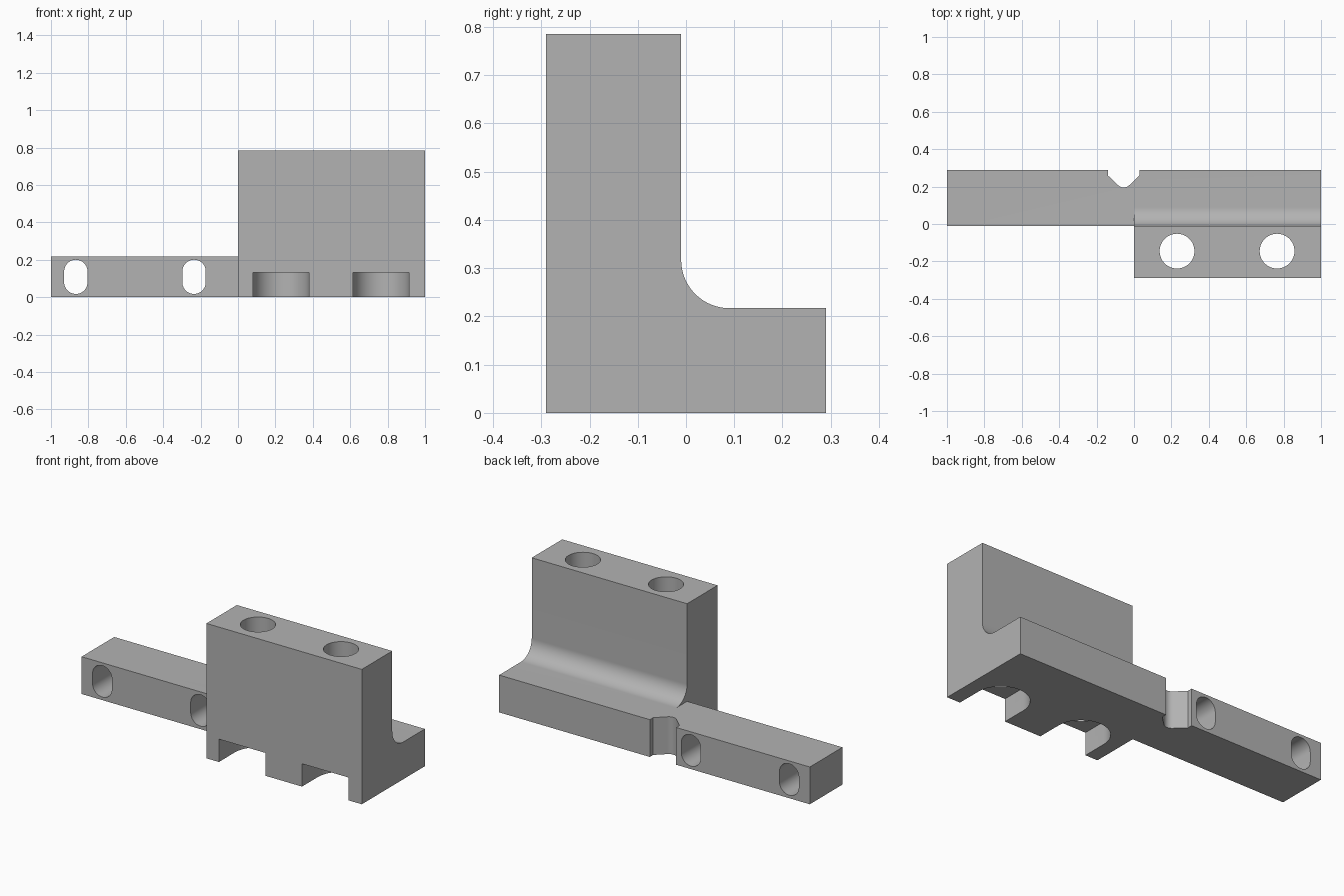
import bpy, bmesh
from math import cos, sin, pi, radians
from mathutils import Vector

cube = bpy.data.objects.get("Cube")
if cube:
    bpy.data.objects.remove(cube, do_unlink=True)

grey = bpy.data.materials.new("plain grey")
grey.use_nodes = True
COLOUR = (0.45, 0.45, 0.45, 1)
grey.diffuse_color = COLOUR
grey.node_tree.nodes["Principled BSDF"].inputs["Base Color"].default_value = COLOUR


def arc(cx, cy, r, start, end, steps=24):
    """Points on an arc, angles in degrees."""
    angles = [radians(start + (end - start) * i / steps) for i in range(steps + 1)]
    return [(cx + r * cos(a), cy + r * sin(a)) for a in angles]


def prism(name, profile, axis, low, high):
    """Extrude a flat profile along x, y or z."""
    def place(p, d):
        return {"x": (d, p[0], p[1]), "y": (p[0], d, p[1]), "z": (p[0], p[1], d)}[axis]
    bm = bmesh.new()
    face = bm.faces.new([bm.verts.new(place(p, low)) for p in profile])
    new = bmesh.ops.extrude_face_region(bm, geom=[face])["geom"]
    shift = Vector(place((0, 0), high - low))
    bmesh.ops.translate(bm, vec=shift, verts=[v for v in new if isinstance(v, bmesh.types.BMVert)])
    bmesh.ops.recalc_face_normals(bm, faces=bm.faces)
    mesh = bpy.data.meshes.new(name)
    bm.to_mesh(mesh)
    bm.free()
    mesh.materials.append(grey)
    obj = bpy.data.objects.new(name, mesh)
    bpy.context.collection.objects.link(obj)
    return obj


def combine(body, other, operation):
    """Apply a boolean and discard the helper."""
    mod = body.modifiers.new("cut", "BOOLEAN")
    mod.operation, mod.solver, mod.object = operation, "EXACT", other
    bpy.context.view_layer.objects.active = body
    bpy.ops.object.modifier_apply(modifier=mod.name)
    bpy.data.objects.remove(other, do_unlink=True)


FRONT, BACK, WALL = -0.29, 0.29, -0.01
TOP, BAR_TOP, FILLET = 0.785, 0.217, 0.1

# Upright block and foot, with a concave fillet between them
section = [(FRONT, 0), (BACK, 0), (BACK, BAR_TOP)]
section += arc(WALL + FILLET, BAR_TOP + FILLET, FILLET, 270, 180)
section += [(WALL, TOP), (FRONT, TOP)]
body = prism("mounting_bracket", section, "x", 0, 1)

# Side arm
arm = prism("side_arm", [(-1, WALL), (0, WALL), (0, BACK), (-1, BACK)], "z", 0, BAR_TOP)
combine(body, arm, "UNION")

# Bolt holes with open-fronted head pockets below
for x in (0.23, 0.765):
    hole = prism("bolt_hole", arc(x, -0.145, 0.093, 0, 360, 64)[:-1], "z", -0.1, 1)
    combine(body, hole, "DIFFERENCE")
    outline = [(x - 0.15, -0.4), (x + 0.15, -0.4)] + arc(x, -0.145, 0.15, 0, 180, 32)
    combine(body, prism("head_pocket", outline, "z", -0.1, 0.133), "DIFFERENCE")

# Upright slots through the arm
for x in (-0.867, -0.235):
    outline = arc(x, 0.138, 0.0625, 0, 180) + arc(x, 0.08, 0.0625, 180, 360)
    combine(body, prism("arm_slot", outline, "y", -0.2, 0.5), "DIFFERENCE")

# V notch in the back edge, with a rounded root
notch = [(-0.14, 0.4), (-0.14, 0.26)]
notch += arc(-0.055, 0.237, 0.042, 225, 315, 10)
notch += [(0.03, 0.26), (0.03, 0.4)]
combine(body, prism("back_notch", notch, "z", -0.1, 0.5), "DIFFERENCE")

bpy.ops.object.select_all(action="DESELECT")
body.select_set(True)
bpy.context.view_layer.objects.active = body
bpy.ops.object.shade_smooth_by_angle(angle=radians(20))
